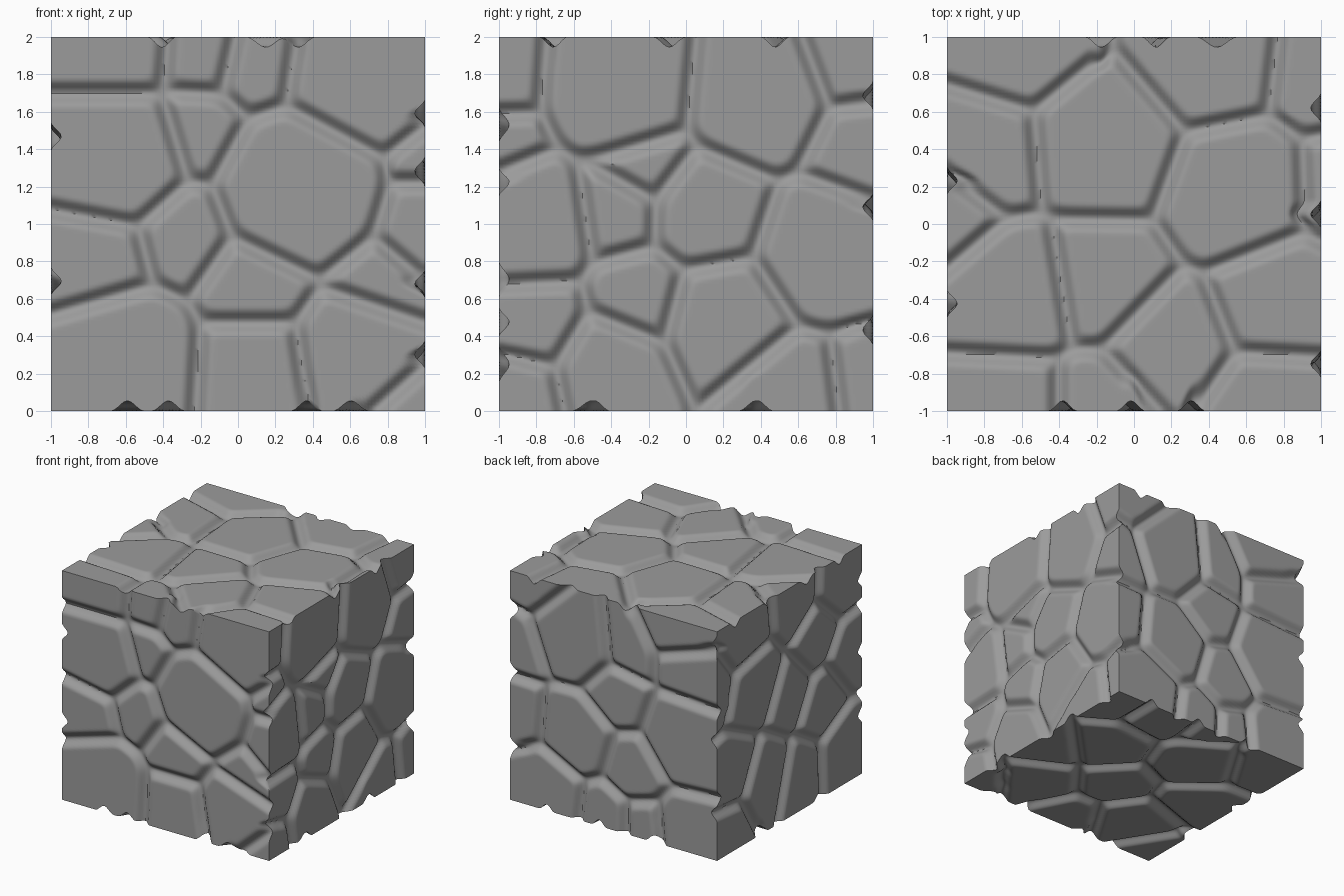
import bpy
import bmesh
import math

GROOVE_DEPTH = 0.055
GROOVE_WIDTH = 0.075
CORNER_SOFTNESS = 0.014
FADE = 0.25
CUTS = 111

# Stones on each side: across, up, radius in hundredths of a unit
FRONT = ((-66, 195, 25), (-66, 136, 34), (-20, 150, 15), (-18, 192, 17),
         (13, 185, 20), (66, 178, 40), (35, 120, 42), (100, 135, 12),
         (100, 100, 22), (75, 70, 15), (10, 68, 20), (10, 24, 23),
         (62, 32, 28), (95, -5, 15), (-60, 28, 32), (-76, 83, 20),
         (-29, 95, 16))
RIGHT = ((-35, 175, 36), (38, 168, 34), (90, 188, 22), (95, 140, 22),
         (75, 85, 34), (12, 106, 27), (-22, 132, 16), (-36, 107, 17),
         (-85, 100, 31), (-102, 142, 12), (-103, 180, 17), (-83, 48, 20),
         (-24, 62, 18), (22, 50, 29), (-40, 22, 24), (-90, 12, 15),
         (55, 10, 26), (95, 15, 16))
TOP = ((-58, 96, 28), (-76, 37, 24), (-14, 42, 38), (38, 87, 35),
       (52, 18, 36), (96, 80, 18), (108, 20, 10), (-100, 5, 20),
       (-65, -36, 31), (-15, -28, 29), (20, -62, 27), (75, -40, 28),
       (72, -98, 27), (-68, -97, 22), (-17, -97, 17))
BACK = ((-90, 136, 14), (-40, 155, 35), (8, 160, 20), (60, 190, 25),
        (70, 158, 22), (66, 94, 35), (0, 117, 25), (-92, 78, 20),
        (-38, 73, 33), (16, 57, 25), (-65, 20, 30), (-10, 13, 20),
        (70, 16, 28), (28, 12, 17), (-75, 192, 14))
LEFT = ((-45, 130, 30), (-55, 178, 25), (10, 184, 22), (75, 180, 25),
        (40, 140, 22), (85, 110, 22), (5, 105, 22), (50, 80, 25),
        (-75, 67, 25), (-30, 45, 25), (20, 30, 22), (75, 32, 25),
        (-80, 15, 20), (-95, 145, 15))
BOTTOM = ((47, 22, 30), (-30, 49, 35), (54, -62, 30), (2, -22, 25),
          (-70, -2, 27), (0, -90, 25), (-50, -60, 30), (-90, -85, 20),
          (-68, 72, 25), (80, -10, 25), (39, 85, 25), (85, 85, 20),
          (90, -90, 20), (-5, 90, 15))


def stones(table, lift):
    """Scale a stone table to units, centred on its side."""
    return [(a / 100, b / 100 - lift, (r / 100) ** 2) for a, b, r in table]


# Each side: axis, direction, stones, and the map from a point to the side's plane
SIDES = (
    (1, -1, stones(FRONT, 1), lambda p: (p.x, p.z)),
    (0, 1, stones(RIGHT, 1), lambda p: (p.y, p.z)),
    (2, 1, stones(TOP, 0), lambda p: (p.x, p.y)),
    (1, 1, stones(BACK, 1), lambda p: (-p.x, p.z)),
    (0, -1, stones(LEFT, 1), lambda p: (-p.y, p.z)),
    (2, -1, stones(BOTTOM, 0), lambda p: (p.x, p.y)),
)


def smoothstep(t):
    t = min(max(t, 0.0), 1.0)
    return t * t * (3 - 2 * t)


def groove(u, v, cells):
    """Depth of the joint between stones at one point of a side."""
    power = [(u - a) ** 2 + (v - b) ** 2 - r for a, b, r in cells]
    least = min(power)
    home = power.index(least)
    ha, hb, _ = cells[home]
    total = 0.0
    for i, (a, b, _) in enumerate(cells):
        if i != home:
            gap = (power[i] - least) / (2 * math.hypot(a - ha, b - hb))
            if gap < 0.3:
                total += math.exp(-gap / CORNER_SOFTNESS)
    if total == 0.0:
        return 0.0
    gap = -CORNER_SOFTNESS * math.log(total)
    return GROOVE_DEPTH * (1 - smoothstep(gap / GROOVE_WIDTH))


def carve(point):
    """Sink a point along every side it lies on or near."""
    moved = point.copy()
    for axis, sign, cells, plane in SIDES:
        away = 1 - sign * point[axis]
        if away < FADE:
            u, v = plane(point)
            moved[axis] -= sign * groove(u, v, cells) * (1 - smoothstep(away / FADE))
    return moved


default = bpy.data.objects.get("Cube")
if default:
    bpy.data.objects.remove(default, do_unlink=True)

# Stone colour
stone = bpy.data.materials.new("stone_grey")
stone.use_nodes = True
grey = (0.33, 0.33, 0.33, 1.0)
stone.diffuse_color = grey
shader = next(n for n in stone.node_tree.nodes if n.type == 'BSDF_PRINCIPLED')
shader.inputs["Base Color"].default_value = grey

# Dense cube, carved into stones
bm = bmesh.new()
bmesh.ops.create_cube(bm, size=2)
bmesh.ops.subdivide_edges(bm, edges=bm.edges[:], cuts=CUTS, use_grid_fill=True)
for vert in bm.verts:
    vert.co = carve(vert.co)
    vert.co.z += 1
mesh = bpy.data.meshes.new("stone_block")
bm.to_mesh(mesh)
bm.free()
mesh.materials.append(stone)

block = bpy.data.objects.new("stone_block", mesh)
bpy.context.collection.objects.link(block)
bpy.ops.object.select_all(action='DESELECT')
block.select_set(True)
bpy.context.view_layer.objects.active = block
bpy.ops.object.shade_smooth_by_angle(angle=math.radians(45))
